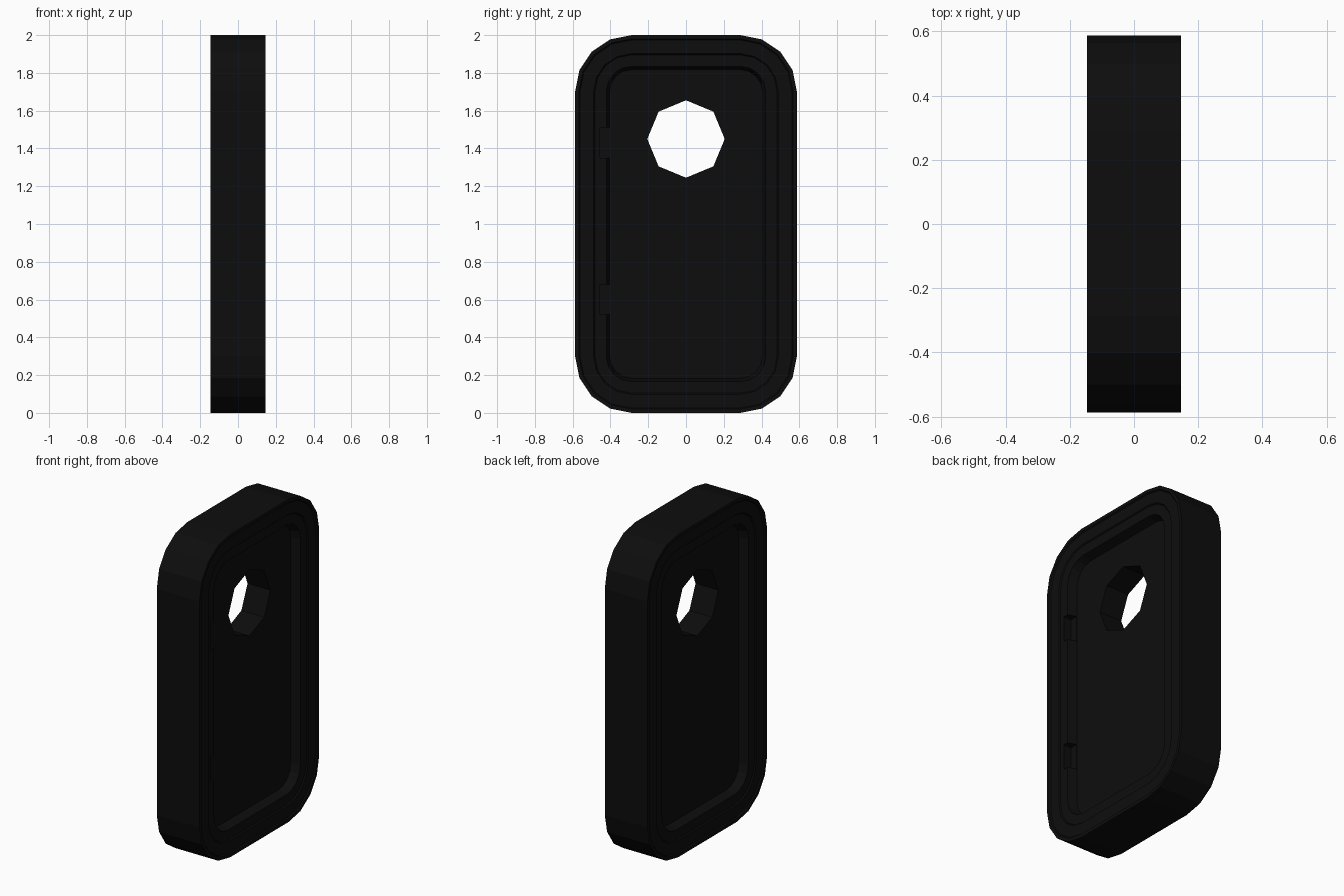
import bpy, bmesh
from math import sin, cos, pi

if "Cube" in bpy.data.objects:
    bpy.data.objects.remove(bpy.data.objects["Cube"])

HALF_W, HALF_H, RADIUS, SEG = 0.587, 1.0, 0.30, 4

paint = bpy.data.materials.new("black_paint")
paint.diffuse_color = (0.004, 0.004, 0.004, 1)
paint.use_nodes = True
paint.node_tree.nodes["Principled BSDF"].inputs["Base Color"].default_value = paint.diffuse_color


def outline(inset):
    """Rounded rectangle in the YZ plane, inset from the outer edge."""
    cy, cz, r = HALF_W - RADIUS, HALF_H - RADIUS, RADIUS - inset
    pts = []
    for q, (sy, sz) in enumerate([(1, 1), (-1, 1), (-1, -1), (1, -1)]):
        for i in range(SEG + 1):
            a = (q + i / SEG) * pi / 2
            pts.append((sy * cy + r * cos(a), 1 + sz * cz + r * sin(a)))
    return pts


def finish(bm, name):
    bmesh.ops.recalc_face_normals(bm, faces=bm.faces)
    me = bpy.data.meshes.new(name)
    bm.to_mesh(me)
    bm.free()
    me.materials.append(paint)
    ob = bpy.data.objects.new(name, me)
    bpy.context.collection.objects.link(ob)
    return ob


# Frame: stepped cross-section (inset, x), mirrored front to back, swept round
half = [(0, .146), (.02, .146), (.026, .139), (.098, .139), (.104, .132),
        (.165, .132), (.185, .07)]
section = half + [(d, -x) for d, x in reversed(half)]
bm = bmesh.new()
rings = [[bm.verts.new((x, y, z)) for y, z in outline(d)] for d, x in section]
for k, a in enumerate(rings):
    b = rings[(k + 1) % len(rings)]
    for i in range(len(a)):
        j = (i + 1) % len(a)
        bm.faces.new((a[i], a[j], b[j], b[i]))
frame = finish(bm, "door_frame")

# Hinge recesses cut in one side of the frame
for i, z in enumerate((0.60, 1.43)):
    bpy.ops.mesh.primitive_cube_add(size=1, location=(.18, -.4025, z))
    cutter = bpy.context.object
    cutter.name = f"hinge_recess_cutter_{i}"
    cutter.scale = (.20, .105, .16)
    cutter.hide_render = True
    cutter.hide_set(True)
    mod = frame.modifiers.new(f"hinge_recess_{i}", 'BOOLEAN')
    mod.operation, mod.solver, mod.object = 'DIFFERENCE', 'EXACT', cutter

# Door panel with an octagonal porthole
T = 0.078
bm = bmesh.new()
hole = [(.205 * cos(i * pi / 4), 1.45 + .205 * sin(i * pi / 4)) for i in range(8)]
edges = []
for loop in (outline(.175), hole):
    vs = [bm.verts.new((-T, y, z)) for y, z in loop]
    edges += [bm.edges.new((vs[i - 1], vs[i])) for i in range(len(vs))]
bmesh.ops.triangle_fill(bm, edges=edges, use_beauty=True, normal=(1, 0, 0))
back = list(bm.faces)
new = bmesh.ops.extrude_face_region(bm, geom=back, use_keep_orig=True)["geom"]
bmesh.ops.translate(bm, vec=(2 * T, 0, 0),
                    verts=[g for g in new if isinstance(g, bmesh.types.BMVert)])
finish(bm, "door_panel")
